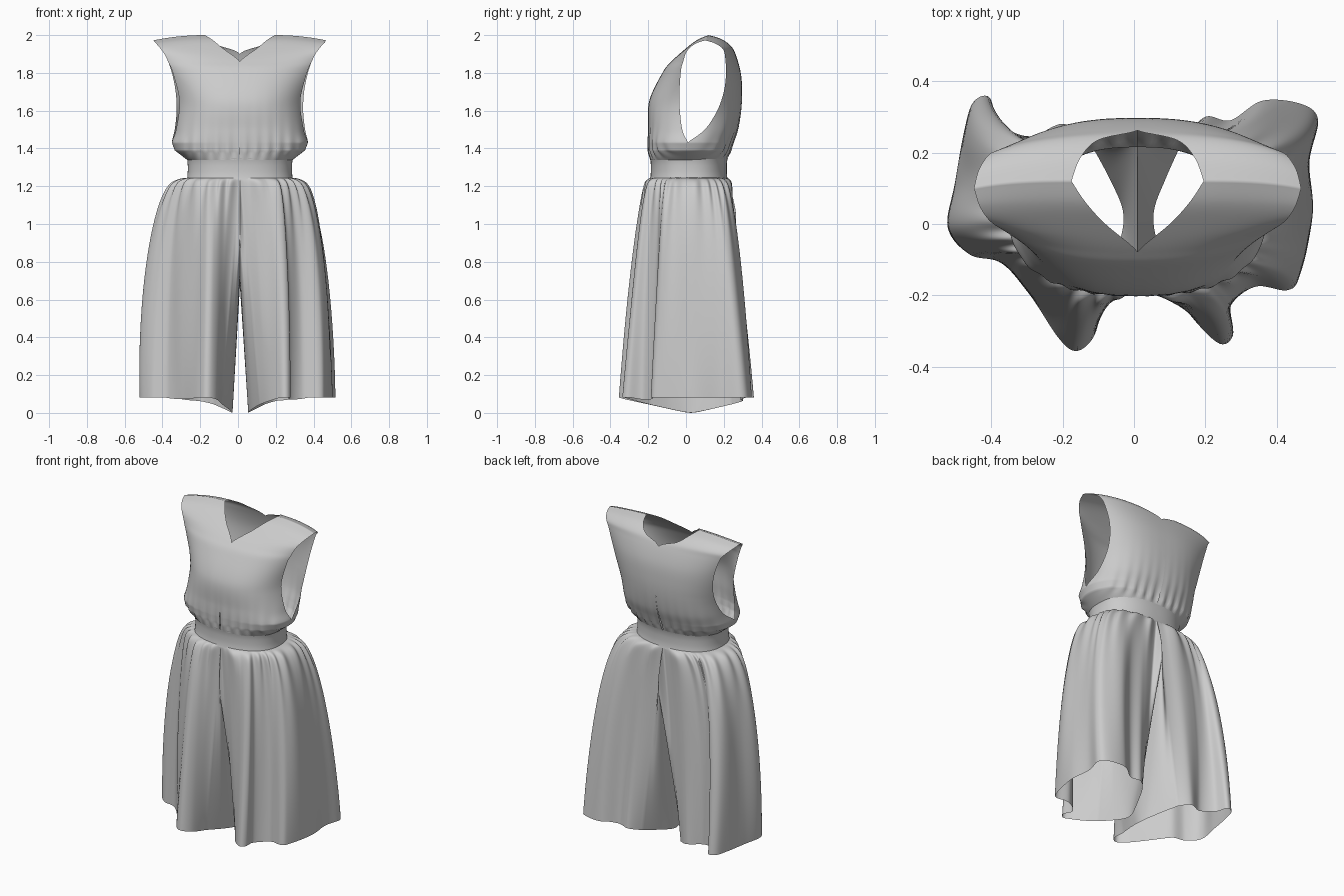
import bpy, bmesh, math
from mathutils import Vector

if "Cube" in bpy.data.objects:
    bpy.data.objects.remove(bpy.data.objects["Cube"])

CX, CY = 0.01, 0.015          # garment axis


def catmull(pts, i, t, linear=False):
    p = [pts[min(max(k, 0), len(pts) - 1)] for k in (i - 1, i, i + 1, i + 2)]
    if linear:
        return [b + (c - b) * t for b, c in zip(p[1], p[2])]
    return [0.5 * (2 * b + (c - a) * t + (2 * a - 5 * b + 4 * c - d) * t * t
                   + (3 * b - a - 3 * c + d) * t ** 3) for a, b, c, d in zip(*p)]


def resample(pts, n):
    """n+1 points evenly spaced along a smooth curve through pts."""
    dense = [Vector(catmull(pts, i, k / 20)) for i in range(len(pts) - 1) for k in range(20)]
    dense.append(Vector(pts[-1]))
    acc = [0]
    for a, b in zip(dense, dense[1:]):
        acc.append(acc[-1] + (b - a).length)
    out, j = [], 0
    for k in range(n + 1):
        d = acc[-1] * k / n
        while j < len(acc) - 2 and acc[j + 1] < d:
            j += 1
        out.append(dense[j].lerp(dense[j + 1], min(1, (d - acc[j]) / max(1e-9, acc[j + 1] - acc[j]))))
    return out


def add_grid(bm, rows, closed=False):
    vs = [[bm.verts.new(p) for p in r] for r in rows]
    n = len(vs[0])
    for a, b in zip(vs, vs[1:]):
        for k in range(n if closed else n - 1):
            m = (k + 1) % n
            bm.faces.new((a[k], a[m], b[m], b[k]))


def finish(name, bm):
    bmesh.ops.remove_doubles(bm, verts=bm.verts, dist=0.0004)
    bmesh.ops.recalc_face_normals(bm, faces=bm.faces)
    for f in bm.faces:
        f.smooth = True
    me = bpy.data.meshes.new(name)
    bm.to_mesh(me)
    bm.free()
    ob = bpy.data.objects.new(name, me)
    bpy.context.collection.objects.link(ob)


# Bodice: rows of (z, inner x, inner y, armhole x, armhole y)
side = [(1.34, 0.28, 0.01), (1.39, 0.345, 0.01), (1.43, 0.36, 0.01)]
front = [(z, 0, y, x, s) for (z, x, s), y in zip(side, (-0.19, -0.197, -0.2))] + [
    (1.5, 0, -0.2, 0.338, -0.02), (1.65, 0, -0.195, 0.32, -0.035),
    (1.8, 0, -0.125, 0.355, -0.028), (1.86, 0, -0.078, 0.38, -0.015),
    (1.93, 0.09, 0.0, 0.415, 0.01), (1.975, 0.145, 0.06, 0.442, 0.05),
    (2.0, 0.185, 0.12, 0.458, 0.1)]
back = [(z, 0, y, x, s) for (z, x, s), y in zip(side, (0.215, 0.235, 0.25))] + [
    (1.5, 0, 0.275, 0.345, 0.1), (1.6, 0, 0.292, 0.335, 0.165),
    (1.7, 0, 0.297, 0.34, 0.2), (1.8, 0, 0.29, 0.36, 0.212),
    (1.9, 0, 0.262, 0.395, 0.205), (1.945, 0.11, 0.235, 0.42, 0.19),
    (1.98, 0.16, 0.185, 0.445, 0.15), (2.0, 0.185, 0.12, 0.458, 0.1)]


def panel_rows(table, mirror):
    rows, cols = [], 40
    for i in range(len(table) - 1):
        for k in range(8 + (i == len(table) - 2)):
            z, xi, yi, xo, yo = catmull(table, i, k / 8, linear=i < 2)
            xi = max(0, xi)
            h = min(1, max(0, (z - 1.43) / 0.2))
            am = math.radians(90 - 30 * h - 20 * max(0, (z - 1.63) / 0.37))
            fade = math.exp(-max(0, z - 1.38) / 0.07) * min(1, (z - 1.34) / 0.04)
            row = []
            for c in range(cols + 1):
                s = c / cols
                a = am * s
                fx = math.sin(a) / math.sin(am)
                fy = ((1 - math.cos(a)) / (1 - math.cos(am))) ** 1.25
                x = xi + (xo - xi) * fx
                gather = 0.007 * fade * math.sin(x * 105 + 2 * mirror) * (1 - s ** 4)
                y = yi + (yo - yi) * fy + gather
                drop = 0.028 * fx * fx * max(0, (z - 1.9) / 0.1)
                row.append((CX + mirror * x, y, z - drop))
            rows.append(row)
    return rows


bm = bmesh.new()
for table in (front, back):
    for m in (-1, 1):
        add_grid(bm, panel_rows(table, m))
finish("bodice", bm)


# Waistband
def waist(a, rx=0.278, ry=0.203):
    sx, cy = math.sin(a), -math.cos(a)
    q = 0.85
    return (rx * math.copysign(abs(sx) ** q, sx), CY + ry * math.copysign(abs(cy) ** q, cy))


bm = bmesh.new()
band = []
for z, g in ((1.235, 0.004), (1.25, 0), (1.28, -0.002), (1.31, -0.002), (1.335, 0), (1.35, 0.004)):
    ring = [waist(math.tau * k / 96, 0.278 + g, 0.203 + g) for k in range(96)]
    band.append([(CX + x, y, z) for x, y in ring])
add_grid(bm, band, closed=True)
finish("waistband", bm)

# Culottes: each leg lofts from half the waist plus the crotch seam to a folded hem
seam = resample([(-0.188, 1.245), (-0.2, 1.05), (-0.185, 0.88), (-0.1, 0.73), (0.03, 0.67),
                 (0.15, 0.73), (0.24, 0.88), (0.265, 1.05), (0.218, 1.245)], 48)
hem_left = [(-0.085, -0.2), (-0.11, -0.31), (-0.16, -0.355), (-0.21, -0.32), (-0.29, -0.2),
            (-0.37, -0.11), (-0.46, -0.085), (-0.52, -0.01), (-0.5, 0.12), (-0.475, 0.26),
            (-0.45, 0.34), (-0.405, 0.355), (-0.375, 0.28), (-0.29, 0.245), (-0.2, 0.28), (-0.13, 0.24)]
inner_left = [(-0.13, 0.24), (-0.07, 0.13), (-0.03, 0.03), (-0.045, -0.07), (-0.085, -0.2)]
hem_right = [(0.115, -0.19), (0.17, -0.27), (0.24, -0.335), (0.277, -0.31), (0.27, -0.23),
             (0.34, -0.175), (0.43, -0.185), (0.465, -0.14), (0.5, 0.03), (0.49, 0.18),
             (0.515, 0.29), (0.47, 0.335), (0.36, 0.345), (0.27, 0.29), (0.2, 0.3), (0.14, 0.24)]
inner_right = [(0.14, 0.24), (0.09, 0.13), (0.055, 0.03), (0.07, -0.07), (0.115, -0.19)]


def leg_rows(sign, hem, inner):
    N, M, T = 180, 48, 60
    cols = []                                     # (top, hem point, puff weight, ripple, phase)
    outer = resample(hem, N)
    for k in range(N):
        u = k / N
        x, y = waist(math.pi * u)
        top = Vector((CX + sign * x, y, 1.245))
        if k == 0:
            top.y = seam[0].x
        cols.append((top, outer[k], min(1, 3 * math.sin(math.pi * u)), min(1, 8 * math.sin(math.pi * u)), u))
    for k, h in enumerate(resample(inner, M)[:M]):
        y, z = seam[M - k]
        cols.append((Vector((CX, y, z)), h, 0, 0, 0))
    rows = []
    for j in range(T + 1):
        t = (j / T) ** 1.6
        e = 1 - (1 - math.sqrt(t)) ** 1.7         # quick flare under the waist
        row = []
        for top, h, w, rip, u in cols:
            zh = 0.09 * min(1, math.hypot(h.x - CX, h.y - 0.03) / 0.42) - 0.008
            ex = w * e + (1 - w) * t
            ey = 0.5 * (ex + t)
            p = Vector((top.x + (h.x - top.x) * ex, top.y + (h.y - top.y) * ey, top.z + (max(0, zh) - top.z) * t))
            d = Vector((top.x - CX, top.y - CY, 0)).normalized()
            puff = 0.02 * (1 - math.exp(-t / 0.012)) * math.exp(-t / 0.25)
            gather = 0.011 * (1 - math.exp(-t / 0.01)) * math.exp(-t / 0.13)
            wave = math.sin(u * 88 + 2 * math.sin(u * 17 + sign))
            broad = 0.008 * math.sin(math.pi * t) * math.sin(u * 31 + sign)
            p += d * rip * (puff + gather * wave + broad)
            row.append(p)
        rows.append(row)
    return rows


bm = bmesh.new()
add_grid(bm, leg_rows(-1, hem_left, inner_left), closed=True)
add_grid(bm, leg_rows(1, hem_right, inner_right), closed=True)
finish("culottes", bm)
